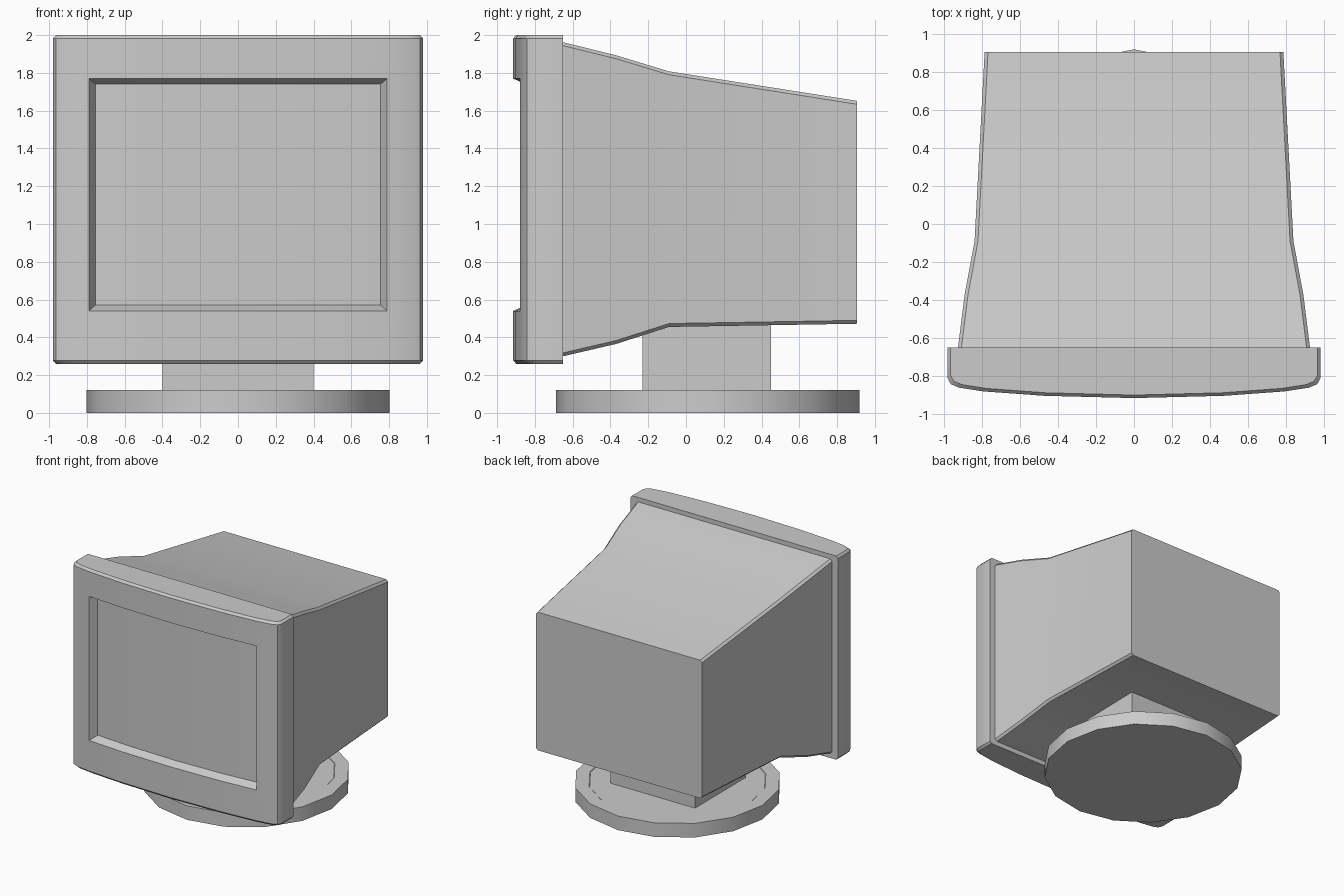
import bpy, bmesh, math

if "Cube" in bpy.data.objects:
    bpy.data.objects.remove(bpy.data.objects["Cube"])


def finish(name, bm, angle=30):
    bmesh.ops.remove_doubles(bm, verts=bm.verts, dist=1e-5)
    bmesh.ops.recalc_face_normals(bm, faces=bm.faces)
    mesh = bpy.data.meshes.new(name)
    bm.to_mesh(mesh)
    bm.free()
    ob = bpy.data.objects.new(name, mesh)
    bpy.context.collection.objects.link(ob)
    bpy.ops.object.select_all(action='DESELECT')
    bpy.context.view_layer.objects.active = ob
    ob.select_set(True)
    bpy.ops.object.shade_smooth_by_angle(angle=math.radians(angle))
    return ob


def bridge(bm, a, b, closed=False):
    n = len(a)
    for i in range(n if closed else n - 1):
        j = (i + 1) % n
        bm.faces.new((a[i], a[j], b[j], b[i]))


# Front bezel: bowed plan profile stacked in z, with the screen opening left out
half = [(0.98, -0.65), (0.98, -0.81), (0.963, -0.842), (0.92, -0.86),
        (0.79, -0.88), (0.47, -0.903)]
plan = [(-x, y) for x, y in half] + [(0, -0.915)] + half[::-1]
c = 0.016
bm = bmesh.new()
rows = []
for z, inset in ((0.26, c), (0.278, 0), (0.54, 0), (1.77, 0), (1.982, 0), (2.0, c)):
    k = 1 - inset / 0.98
    rows.append([bm.verts.new((x * k, y if y == -0.65 else y + inset, z))
                 for x, y in plan])
lo, hi = 4, len(plan) - 5          # columns at the opening's sides
for r, (a, b) in enumerate(zip(rows, rows[1:])):
    if r == 2:
        bridge(bm, a[:lo + 1], b[:lo + 1])
        bridge(bm, a[hi:], b[hi:])
    else:
        bridge(bm, a, b)
bm.faces.new(rows[0])
bm.faces.new(rows[-1])
bm.faces.new([r[0] for r in rows] + [r[-1] for r in rows[::-1]])

# Sloped screen surround and curved screen
inner = [[bm.verts.new((x * 0.755 / 0.79, y + 0.065, z)) for x, y in plan[lo:hi + 1]]
         for z in (0.57, 1.74)]
bottom, top = rows[2][lo:hi + 1], rows[3][lo:hi + 1]
bridge(bm, bottom, inner[0])
bridge(bm, top, inner[1])
bridge(bm, *inner)
for i in (0, -1):
    bm.faces.new((bottom[i], top[i], inner[1][i], inner[0][i]))
finish("front_bezel_and_screen", bm)

# Rear housing: chamfered rectangular sections lofted along y
bm = bmesh.new()
rings = []
for y, w, z0, z1 in ((-0.65, 0.925, 0.30, 1.962), (-0.37, 0.89, 0.365, 1.893),
                     (-0.09, 0.838, 0.455, 1.808), (0.905, 0.785, 0.472, 1.652)):
    e = 0.018
    sec = [(w, z0 + e), (w, z1 - e), (w - e, z1), (e - w, z1),
           (-w, z1 - e), (-w, z0 + e), (e - w, z0), (w - e, z0)]
    rings.append([bm.verts.new((x, y, z)) for x, z in sec])
for a, b in zip(rings, rings[1:]):
    bridge(bm, a, b, True)
bm.faces.new(rings[0])
bm.faces.new(rings[-1])
finish("rear_housing", bm, 20)

# Neck block between base and housing
bm = bmesh.new()
bmesh.ops.create_cube(bm, size=1)
for v in bm.verts:
    v.co = (v.co.x * 0.8, v.co.y * 0.68 + 0.11, 0.295 + v.co.z * 0.37)
finish("neck", bm)

# Sixteen-sided round base with a shallow rim on top
bm = bmesh.new()
rings = []
for r, z in ((0.803, 0), (0.803, 0.12), (0.695, 0.12), (0.69, 0.116)):
    rings.append([bm.verts.new((r * math.cos(i * math.pi / 8),
                                r * math.sin(i * math.pi / 8) + 0.115, z))
                  for i in range(16)])
for a, b in zip(rings, rings[1:]):
    bridge(bm, a, b, True)
bm.faces.new(rings[0])
bm.faces.new(rings[-1])
finish("base", bm)
